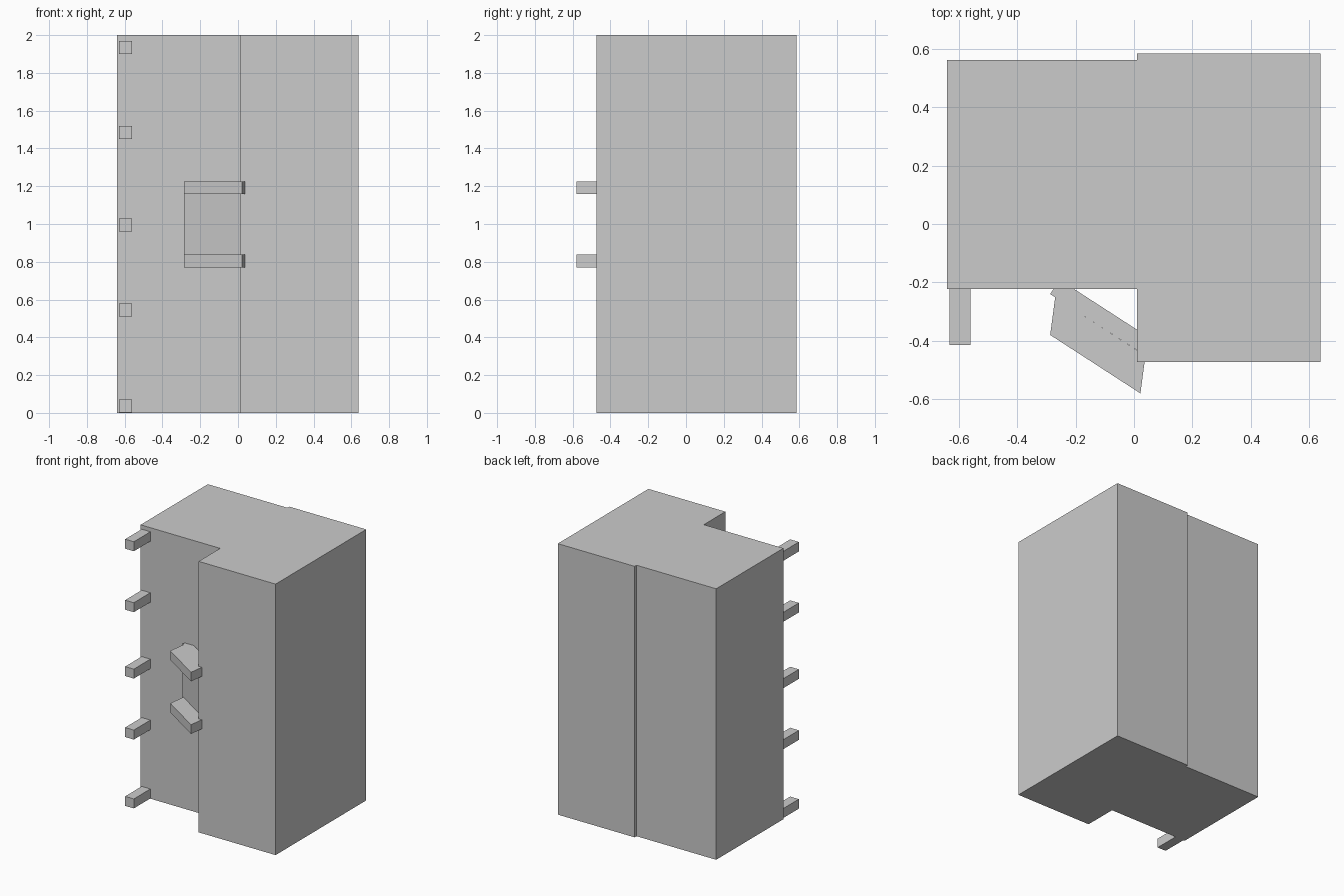
import bpy, bmesh
from mathutils import Vector

if "Cube" in bpy.data.objects:
    bpy.data.objects.remove(bpy.data.objects["Cube"])


def prism(name, outline, z0, z1):
    """Extrude a flat counter-clockwise outline from z0 up to z1."""
    bm = bmesh.new()
    face = bm.faces.new([bm.verts.new((x, y, z0)) for x, y in outline])
    top = bmesh.ops.extrude_face_region(bm, geom=[face])["geom"]
    bmesh.ops.translate(bm, vec=(0, 0, z1 - z0),
                        verts=[v for v in top if isinstance(v, bmesh.types.BMVert)])
    bmesh.ops.recalc_face_normals(bm, faces=bm.faces)
    mesh = bpy.data.meshes.new(name)
    bm.to_mesh(mesh)
    bm.free()
    obj = bpy.data.objects.new(name, mesh)
    bpy.context.collection.objects.link(obj)
    return obj


# Main body: shallow left half and deeper right half in one profile
prism("body", [(-0.64, -0.222), (0.01, -0.222), (0.01, -0.473), (0.638, -0.473),
               (0.638, 0.584), (0.01, 0.584), (0.01, 0.562), (-0.64, 0.562)], 0, 2)

# Column of square pegs on the left front edge
for i, z in enumerate((0.037, 0.545, 0.995, 1.485, 1.935)):
    prism(f"peg_{i + 1}", [(-0.631, -0.415), (-0.56, -0.415),
                           (-0.56, -0.21), (-0.631, -0.21)], z - 0.035, z + 0.035)

# Slanted bracket plate, sunk into both halves of the body
start = Vector((-0.287, -0.24))
along = Vector((0.84, -0.543))
depth = Vector((0.543, 0.84)) * 0.059
end = start + along * 0.4
prism("bracket_plate", [start, end, end + depth, start + depth], 0.77, 1.225)

# Two prongs standing off the plate
prong = [(-0.287, -0.38), (0.022, -0.58), (0.039, -0.451), (-0.27, -0.251)]
prism("lower_prong", prong, 0.77, 0.838)
prism("upper_prong", prong, 1.158, 1.225)
